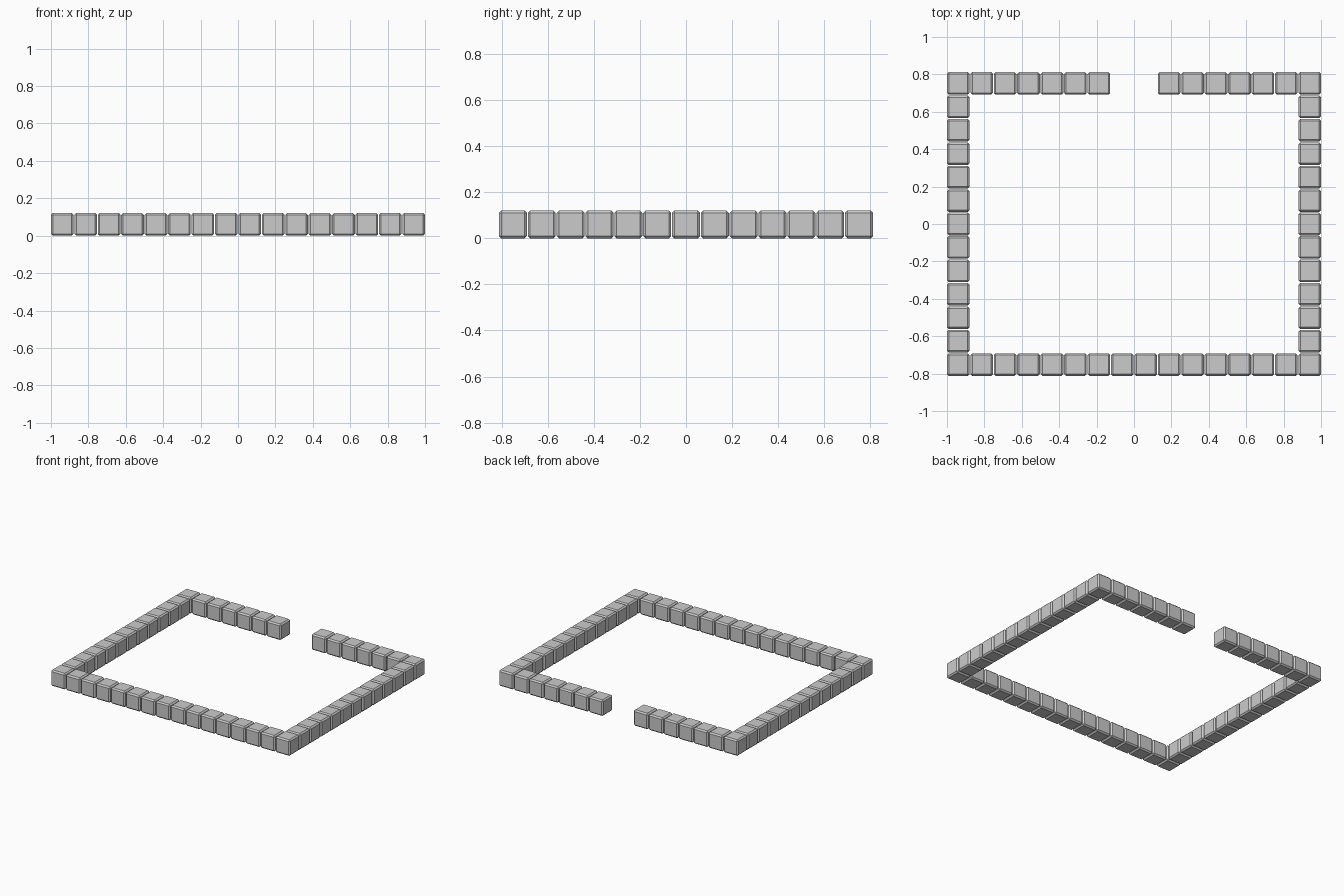
import bpy, bmesh

if "Cube" in bpy.data.objects:
    bpy.data.objects.remove(bpy.data.objects["Cube"])

SIZE, PITCH, CHAMFER = 0.121, 0.12527, 0.010
NX, NY = 16, 13

# shared chamfered cube
bm = bmesh.new()
bmesh.ops.create_cube(bm, size=SIZE)
bmesh.ops.bevel(bm, geom=bm.edges[:], offset=CHAMFER, segments=1,
                affect='EDGES', profile=0.5)
mesh = bpy.data.meshes.new("wall_block")
bm.to_mesh(mesh)
bm.free()


def block(name, i, j):
    ob = bpy.data.objects.new(name, mesh)
    ob.location = ((i - (NX - 1) / 2) * PITCH, (j - (NY - 1) / 2) * PITCH, SIZE / 2)
    bpy.context.collection.objects.link(ob)


# front row, and back row with a two-block doorway
for i in range(NX):
    block(f"front_block_{i}", i, 0)
    if i not in (7, 8):
        block(f"back_block_{i}", i, NY - 1)

# side rows between the corners
for j in range(1, NY - 1):
    block(f"left_block_{j}", 0, j)
    block(f"right_block_{j}", NX - 1, j)
